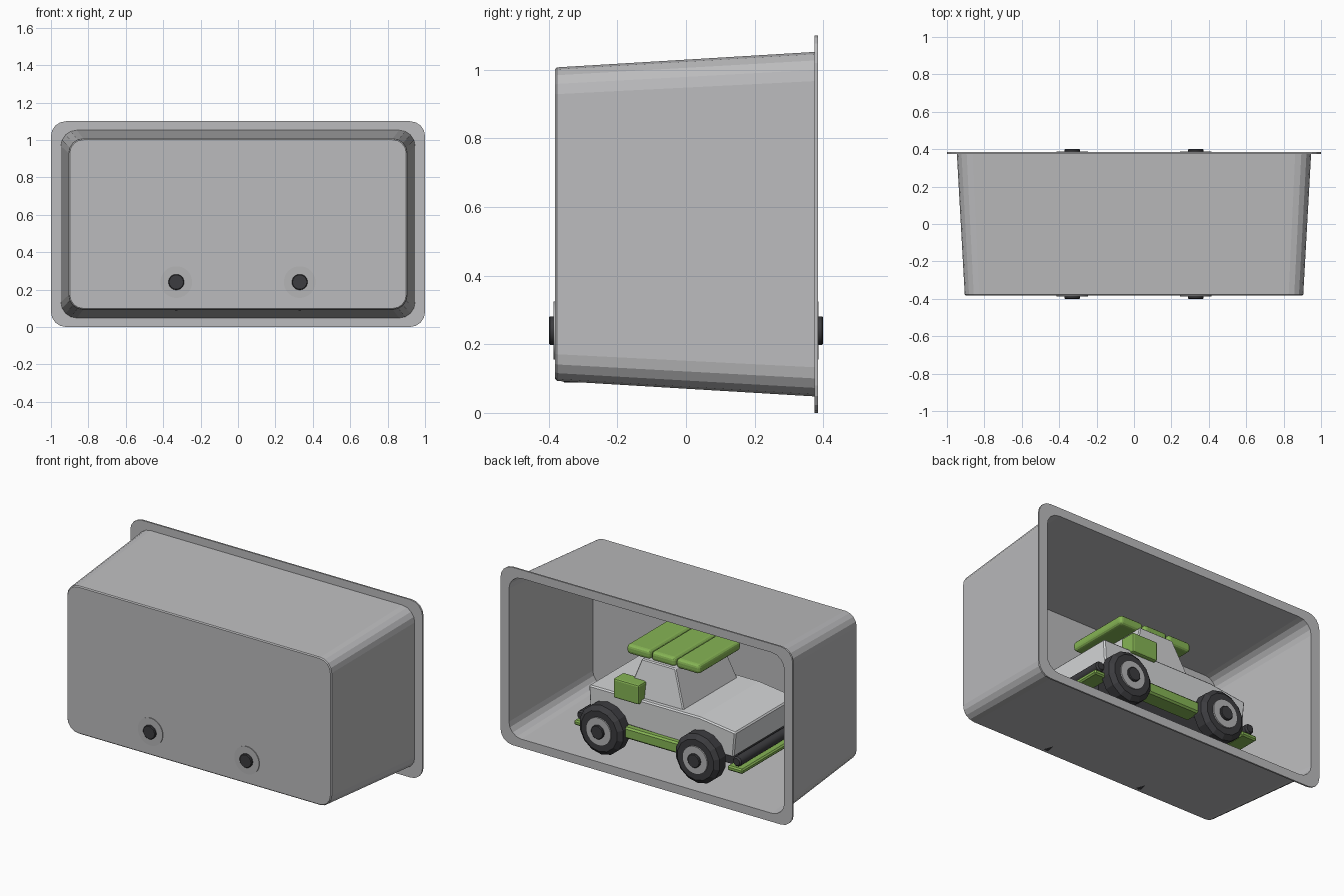
import bpy, bmesh, math
from mathutils import Matrix

if "Cube" in bpy.data.objects:
    bpy.data.objects.remove(bpy.data.objects["Cube"])


def material(name, rgb):
    m = bpy.data.materials.new(name)
    m.diffuse_color = (*rgb, 1)
    m.use_nodes = True
    m.node_tree.nodes["Principled BSDF"].inputs["Base Color"].default_value = m.diffuse_color
    return m


GREY = material("tray grey", (0.50, 0.50, 0.51))
PALE = material("body pale grey", (0.66, 0.67, 0.68))
STEEL = material("rim grey", (0.46, 0.46, 0.47))
DARK = material("rubber black", (0.045, 0.045, 0.05))
GREEN = material("trim green", (0.24, 0.46, 0.09))


def finish(name, bm, mat, bevel=0, segments=1, smooth=False):
    bmesh.ops.recalc_face_normals(bm, faces=bm.faces)
    mesh = bpy.data.meshes.new(name)
    bm.to_mesh(mesh)
    bm.free()
    mesh.materials.append(mat)
    ob = bpy.data.objects.new(name, mesh)
    bpy.context.collection.objects.link(ob)
    if bevel:
        mod = ob.modifiers.new("bevel", 'BEVEL')
        mod.width, mod.segments = bevel, segments
    if smooth:
        bpy.ops.object.select_all(action='DESELECT')
        ob.select_set(True)
        bpy.context.view_layer.objects.active = ob
        bpy.ops.object.shade_smooth_by_angle(angle=math.radians(35))
    return ob


def box(name, lo, hi, mat, bevel=0, segments=1):
    bm = bmesh.new()
    size = [b - a for a, b in zip(lo, hi)]
    mid = [(a + b) / 2 for a, b in zip(lo, hi)]
    bmesh.ops.create_cube(bm, size=1, matrix=Matrix.Translation(mid) @ Matrix.Diagonal((*size, 1)))
    return finish(name, bm, mat, bevel, segments)


def loft(name, rings, mat, **kw):
    """Closed skin through rings of equal point count."""
    bm = bmesh.new()
    loops = [[bm.verts.new(p) for p in r] for r in rings]
    n = len(loops[0])
    for a, b in zip(loops, loops[1:]):
        for i in range(n):
            j = (i + 1) % n
            bm.faces.new((a[i], a[j], b[j], b[i]))
    bm.faces.new(loops[0])
    bm.faces.new(loops[-1])
    return finish(name, bm, mat, **kw)


def lathe(name, profile, sides, x, z, mat, **kw):
    """Solid turned around a line along y; profile holds (y, radius)."""
    rings = [[(x + r * math.cos(2 * math.pi * (i + .5) / sides), y,
               z + r * math.sin(2 * math.pi * (i + .5) / sides)) for i in range(sides)]
             for y, r in profile]
    return loft(name, rings, mat, **kw)


def rounded(y, hx, hz, r, segs=4):
    """Rounded rectangle ring facing y, centred at z = 0.55."""
    pts = []
    for k, (sx, sz) in enumerate(((1, 1), (-1, 1), (-1, -1), (1, -1))):
        for i in range(segs + 1):
            a = math.pi / 2 * (k + i / segs)
            pts.append((sx * (hx - r) + r * math.cos(a), y, 0.55 + sz * (hz - r) + r * math.sin(a)))
    return pts


# Tray: tapered shell with a rim, open at the back
T = 0.005
loft("display_tray", [
    rounded(-0.375, 0.905 - T, 0.455 - T, 0.075),
    rounded(0.385, 0.947 - T, 0.502 - T, 0.085),
    rounded(0.385, 1.0, 0.55, 0.08),
    rounded(0.375, 1.0, 0.55, 0.08),
    rounded(0.375, 0.947, 0.502, 0.085),
    rounded(-0.376, 0.905, 0.457, 0.078),
    rounded(-0.382, 0.899, 0.451, 0.072),
], GREY)

# Body: side profile extruded across, hood sloping to the front (-x)
outline = [(0.45, 0.29), (0.46, 0.46), (-0.30, 0.463), (-0.545, 0.432), (-0.53, 0.275), (-0.30, 0.27)]
loft("car_body", [[(x, y, z) for x, z in outline] for y in (-0.295, 0.295)], PALE, bevel=0.008)


# Cabin: tapered block
def rect(x0, x1, hy, z):
    return [(x0, -hy, z), (x1, -hy, z), (x1, hy, z), (x0, hy, z)]


loft("cabin", [rect(-0.17, 0.22, 0.265, 0.455), rect(-0.085, 0.145, 0.225, 0.68)], PALE, bevel=0.006)

# Roof boards
for i in range(3):
    x0 = -0.235 + i * 0.169
    box("roof_board", (x0, -0.205, 0.672), (x0 + 0.163, 0.205, 0.73), GREEN, 0.02, 3)

# Underside
box("chassis", (-0.50, -0.20, 0.18), (0.42, 0.20, 0.29), DARK)

for s in (-1, 1):
    def span(a, b):
        return sorted((s * a, s * b))

    # Sills and side boxes
    y0, y1 = span(0.22, 0.33)
    box("sill", (-0.20, y0, 0.215), (0.20, y1, 0.285), GREEN, 0.01)
    y0, y1 = span(0.22, 0.32)
    box("side_box", (0.10, y0, 0.44), (0.275, y1, 0.56), GREEN, 0.01, 2)

    # Wheels
    for x in (-0.33, 0.33):
        lathe("tyre", [(s * 0.275, 0.125), (s * 0.295, 0.152), (s * 0.355, 0.152), (s * 0.378, 0.125)],
              14, x, 0.24, DARK)
        lathe("rim", [(s * 0.36, 0.085), (s * 0.3865, 0.085)], 28, x, 0.24, STEEL, smooth=True)
        lathe("hub", [(s * 0.37, 0.042), (s * 0.396, 0.042), (s * 0.4, 0.038)], 24, x, 0.24, DARK, smooth=True)

# Bumper bars with plates below
for end, x in (("front", -0.565), ("rear", 0.50)):
    lathe(end + "_bumper_bar", [(-0.315, 0.022), (-0.305, 0.03), (0.305, 0.03), (0.315, 0.022)],
          12, x, 0.265, DARK, smooth=True)
    d = math.copysign(1, x)
    x0, x1 = sorted((x - d * 0.06, x + d * 0.045))
    box(end + "_bumper_plate", (x0, -0.32, 0.2), (x1, 0.32, 0.23), GREEN, 0.008)
